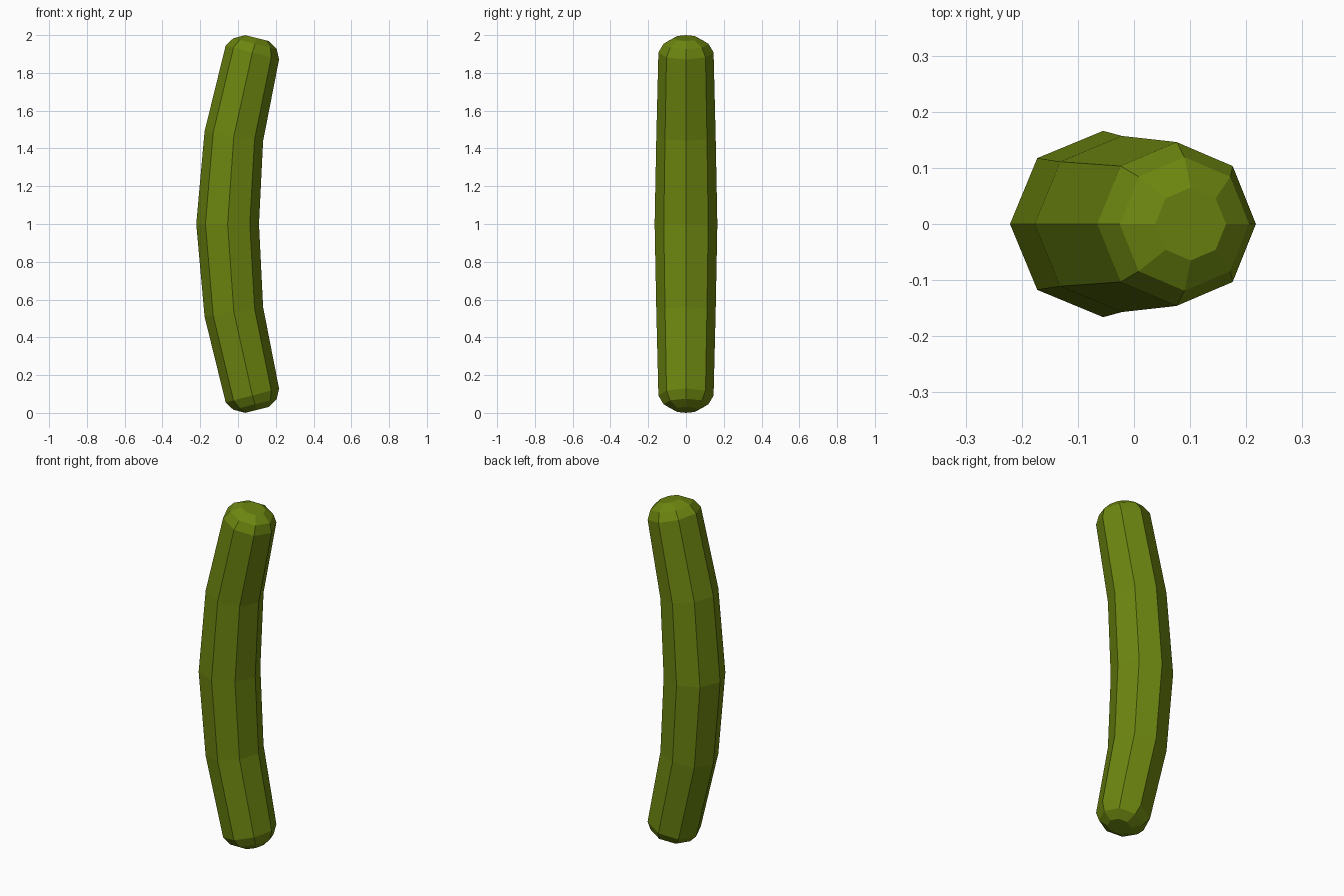
import bpy, bmesh, math

if "Cube" in bpy.data.objects:
    bpy.data.objects.remove(bpy.data.objects["Cube"])

SIDES = 8
# upper half of the bent body: centre x, centre z, radius, tilt in degrees
half = [
    (-0.055, 1.0, 0.166, 0),
    (-0.022, 1.465, 0.157, 9.3),
    (0.076, 1.908, 0.146, 14.7),
    (0.090, 1.954, 0.119, 14),
    (0.101, 1.984, 0.065, 14),
]
# mirror about the middle height
rings = [(x, 2 - z, r, -t) for x, z, r, t in reversed(half[1:])] + half

bm = bmesh.new()
loops = []
for x, z, r, tilt in rings:
    t = math.radians(tilt)
    loop = []
    for i in range(SIDES):
        a = 2 * math.pi * i / SIDES
        u, v = r * math.cos(a), r * math.sin(a)
        loop.append(bm.verts.new((x + u * math.cos(t), v, z - u * math.sin(t))))
    loops.append(loop)

# side skin
for lo, hi in zip(loops, loops[1:]):
    for i in range(SIDES):
        j = (i + 1) % SIDES
        bm.faces.new((lo[i], lo[j], hi[j], hi[i]))
# end caps
bm.faces.new(loops[0][::-1])
bm.faces.new(loops[-1])
bmesh.ops.recalc_face_normals(bm, faces=bm.faces)

mesh = bpy.data.meshes.new("pickle")
bm.to_mesh(mesh)
bm.free()
mat = bpy.data.materials.new("pickle green")
mat.diffuse_color = (0.15, 0.235, 0.005, 1)
mat.use_nodes = True
mat.node_tree.nodes["Principled BSDF"].inputs["Base Color"].default_value = mat.diffuse_color
mesh.materials.append(mat)
obj = bpy.data.objects.new("pickle", mesh)
bpy.context.collection.objects.link(obj)
